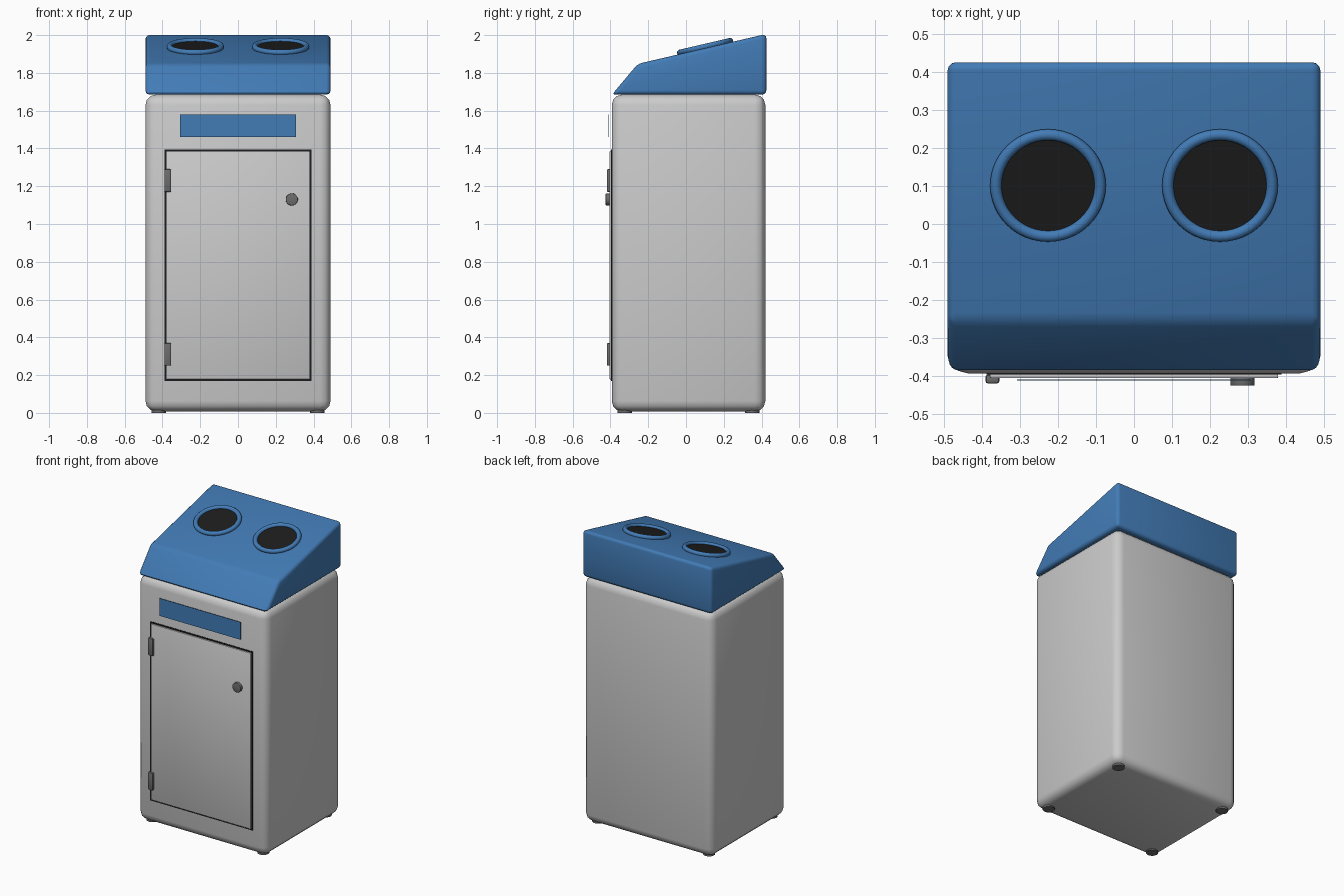
import bpy, bmesh, math
from mathutils import Vector

if "Cube" in bpy.data.objects:
    bpy.data.objects.remove(bpy.data.objects["Cube"])


def material(name, rgb):
    m = bpy.data.materials.new(name)
    m.diffuse_color = (*rgb, 1)
    m.use_nodes = True
    m.node_tree.nodes["Principled BSDF"].inputs["Base Color"].default_value = m.diffuse_color
    return m


BLUE = material("blue", (0.055, 0.2, 0.47))
BLACK = material("black", (0.012, 0.012, 0.013))
DARK = material("dark_grey", (0.15, 0.15, 0.15))


def finish(ob, name, mat=None, bevel=0, segments=2):
    ob.name = name
    if mat:
        ob.data.materials.append(mat)
    bpy.ops.object.select_all(action='DESELECT')
    ob.select_set(True)
    bpy.context.view_layer.objects.active = ob
    if bevel:
        b = ob.modifiers.new("Bevel", 'BEVEL')
        b.width, b.segments = bevel, segments
        b.limit_method = 'ANGLE'
        b.angle_limit = math.radians(25)
        bpy.ops.object.modifier_apply(modifier=b.name)
    bpy.ops.object.shade_smooth_by_angle(angle=math.radians(35))
    return ob


def box(name, lo, hi, mat=None, bevel=0, segments=2):
    lo, hi = Vector(lo), Vector(hi)
    bpy.ops.mesh.primitive_cube_add(size=1, location=(lo + hi) / 2)
    ob = bpy.context.object
    ob.scale = hi - lo
    bpy.ops.object.transform_apply(location=False, rotation=False, scale=True)
    return finish(ob, name, mat, bevel, segments)


def disc(name, loc, radius, depth, rx=0, mat=None, bevel=0, sides=32):
    bpy.ops.mesh.primitive_cylinder_add(vertices=sides, radius=radius, depth=depth,
                                        location=loc, rotation=(rx, 0, 0))
    return finish(bpy.context.object, name, mat, bevel)


# Cabinet body
box("cabinet_body", (-0.49, -0.393, 0.008), (0.49, 0.42, 1.685), bevel=0.055, segments=3)

# Sloped lid: side profile (y, z) extruded across x
profile = [(-0.392, 1.685), (0.425, 1.685), (0.425, 2.006), (-0.255, 1.848)]
bm = bmesh.new()
face = bm.faces.new([bm.verts.new((-0.49, y, z)) for y, z in profile])
ext = bmesh.ops.extrude_face_region(bm, geom=[face])
bmesh.ops.translate(bm, vec=(0.98, 0, 0),
                    verts=[g for g in ext["geom"] if isinstance(g, bmesh.types.BMVert)])
bmesh.ops.recalc_face_normals(bm, faces=bm.faces)
mesh = bpy.data.meshes.new("lid")
bm.to_mesh(mesh)
bm.free()
lid = bpy.data.objects.new("lid", mesh)
bpy.context.collection.objects.link(lid)
finish(lid, "lid", BLUE, 0.022, 3)

# Deposit openings with raised rims, lying on the slope
slope = math.atan2(2.006 - 1.848, 0.425 + 0.255)
normal = Vector((0, -math.sin(slope), math.cos(slope)))
for side, x in (("left", -0.226), ("right", 0.226)):
    c = Vector((x, 0.103, 1.848 + 0.358 * math.tan(slope)))
    disc(side + "_opening", c + normal * 0.003, 0.13, 0.012, slope, BLACK, sides=48)
    bpy.ops.mesh.primitive_torus_add(major_segments=48, minor_segments=12,
                                     major_radius=0.137, minor_radius=0.015,
                                     location=c + normal * 0.008, rotation=(slope, 0, 0))
    finish(bpy.context.object, side + "_opening_rim", BLUE)

# Door with dark surround
box("door_gap", (-0.388, -0.396, 0.168), (0.388, -0.388, 1.394), BLACK)
box("door", (-0.379, -0.405, 0.178), (0.379, -0.39, 1.384), bevel=0.003)

# Hinges and lock
for name, z in (("lower", 0.31), ("upper", 1.23)):
    box(name + "_hinge", (-0.39, -0.419, z - 0.06), (-0.354, -0.396, z + 0.06), DARK, 0.006)
disc("door_lock", (0.285, -0.412, 1.13), 0.032, 0.026, math.pi / 2, DARK, 0.003)

# Blank sign plate above the door
box("sign_plate", (-0.307, -0.411, 1.46), (0.307, -0.408, 1.58), BLUE)

# Feet
for fx, sx in (("left", -0.42), ("right", 0.42)):
    for fy, sy in (("front", -0.325), ("back", 0.35)):
        disc(f"{fy}_{fx}_foot", (sx, sy, 0.01), 0.038, 0.02, 0, DARK, sides=24)
